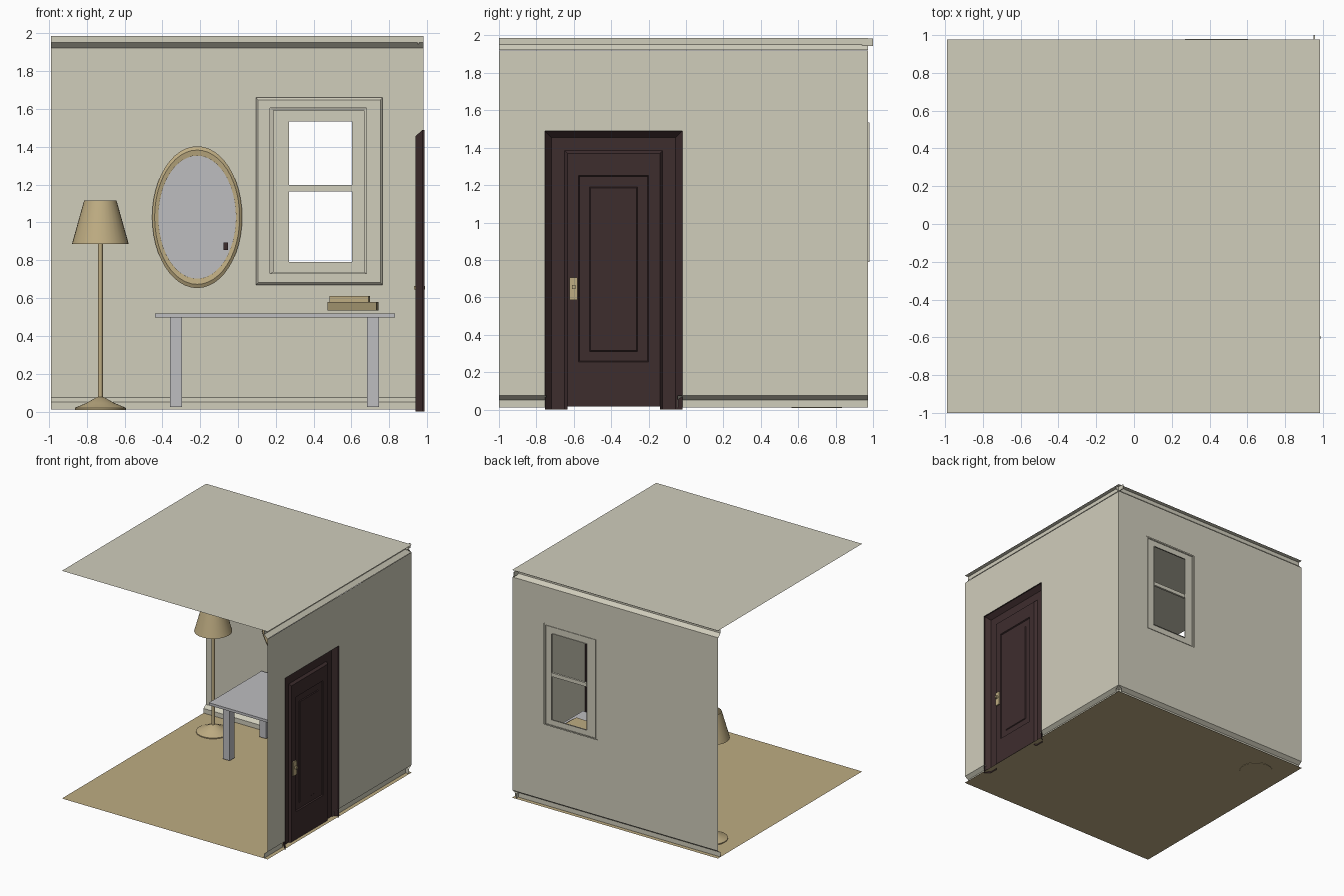
import bpy, math

if "Cube" in bpy.data.objects:
    bpy.data.objects.remove(bpy.data.objects["Cube"])


def material(name, rgb):
    m = bpy.data.materials.new(name)
    m.diffuse_color = (*rgb, 1)
    m.use_nodes = True
    m.node_tree.nodes["Principled BSDF"].inputs["Base Color"].default_value = m.diffuse_color
    return m


CREAM = material("cream_plaster", (0.63, 0.61, 0.50))
TAN = material("tan", (0.515, 0.413, 0.223))
GREY = material("pale_grey", (0.51, 0.51, 0.53))
BROWN = material("dark_brown", (0.048, 0.026, 0.027))
OLIVE = material("book_tan", (0.34, 0.28, 0.15))


def mesh(name, verts, faces, mat):
    me = bpy.data.meshes.new(name)
    me.from_pydata(verts, [], faces)
    me.materials.append(mat)
    ob = bpy.data.objects.new(name, me)
    bpy.context.collection.objects.link(ob)
    return ob


def box(name, x0, x1, y0, y1, z0, z1, mat, turn=0):
    cx, cy = (x0 + x1) / 2, (y0 + y1) / 2
    v = [(x - cx, y - cy, z) for x in (x0, x1) for y in (y0, y1) for z in (z0, z1)]
    f = [(0, 1, 3, 2), (4, 6, 7, 5), (0, 4, 5, 1), (2, 3, 7, 6), (0, 2, 6, 4), (1, 5, 7, 3)]
    ob = mesh(name, v, f, mat)
    ob.location = (cx, cy, 0)
    ob.rotation_euler.z = math.radians(turn)
    return ob


def on_right(u, v, d):
    return (d, u, v)


def on_back(u, v, d):
    return (u, d, v)


def rect_rings(name, place, levels, mat, open_bottom=False, cap=False):
    """Nested rectangles (u0, u1, v0, v1, depth) joined into a moulded sheet."""
    verts, faces = [], []
    for u0, u1, v0, v1, d in levels:
        verts += [place(u, v, d) for u, v in ((u0, v0), (u0, v1), (u1, v1), (u1, v0))]
    for k in range(len(levels) - 1):
        for i in range(3 if open_bottom else 4):
            a, b = 4 * k + i, 4 * k + (i + 1) % 4
            faces.append((a, b, b + 4, a + 4))
    if cap:
        n = len(verts)
        faces.append((n - 4, n - 3, n - 2, n - 1))
    return mesh(name, verts, faces, mat)


def trim(name, place, u0, u1, profile):
    """Thin moulding sheet along a wall; profile is (depth, height)."""
    v = [place(u, z, d) for d, z in profile for u in (u0, u1)]
    f = [(2 * i, 2 * i + 1, 2 * i + 3, 2 * i + 2) for i in range(len(profile) - 1)]
    return mesh(name, v, f, CREAM)


def oval_loft(name, rings, mat, centre, place, n=32, caps=(False, False)):
    """Stack of ovals (ra, rb, h)."""
    v = []
    for ra, rb, h in rings:
        for i in range(n):
            t = 2 * math.pi * i / n
            p = place(ra * math.cos(t), rb * math.sin(t), h)
            v.append(tuple(p[k] + centre[k] for k in range(3)))
    f = [(k * n + i, k * n + (i + 1) % n, (k + 1) * n + (i + 1) % n, (k + 1) * n + i)
         for k in range(len(rings) - 1) for i in range(n)]
    if caps[0]:
        f.append(tuple(reversed(range(n))))
    if caps[1]:
        f.append(tuple(range(len(v) - n, len(v))))
    ob = mesh(name, v, f, mat)
    bpy.context.view_layer.objects.active = ob
    ob.select_set(True)
    bpy.ops.object.shade_smooth_by_angle(angle=math.radians(35))
    ob.select_set(False)
    return ob


def upright(a, b, h):
    return (a, b, h)


def facing_front(a, b, h):
    return (a, h, b)


WX, WY = 0.982, 0.973   # wall planes

# Floor and ceiling sheets
for name, z, mat in (("floor", 0.012, TAN), ("ceiling", 1.987, CREAM)):
    mesh(name, [(-0.99, -1, z), (0.985, -1, z), (0.985, 0.977, z), (-0.99, 0.977, z)],
         [(0, 1, 2, 3)], mat)

# Walls with door and window openings
rect_rings("right_wall", on_right, [(-1, WY, 0.075, 1.92, WX),
           (-0.755, -0.02, 0.075, 1.49, WX)], CREAM, open_bottom=True)
rect_rings("back_wall", on_back, [(-0.99, WX, 0.075, 1.925, WY),
           (0.17, 0.68, 0.73, 1.605, WY)], CREAM)

# Skirting and crown mouldings
for side, place, w, runs, end in (
        ("back", on_back, WY, [(-0.99, WX)], (-0.99, WX)),
        ("right", on_right, WX, [(-1, -0.745), (-0.045, WY)], (-1, WY))):
    for u0, u1 in runs:
        trim(side + "_skirting", place, u0, u1, [(w, 0.075), (w - 0.032, 0.052), (w - 0.032, 0.012)])
    trim(side + "_crown", place, *end, [(w, 1.922), (w - 0.032, 1.953), (w - 0.032, 1.987)])
box("crown_corner_end", 0.95, 0.957, 0.94, 1.0, 1.945, 1.985, CREAM)

# Door casing and panelled door
rect_rings("door_casing", on_right, [
    (-0.755, -0.02, 0.0, 1.49, 0.985), (-0.755, -0.02, 0.0, 1.49, 0.975),
    (-0.72, -0.055, 0.0, 1.455, 0.938), (-0.65, -0.125, 0.0, 1.385, 0.938),
    (-0.633, -0.14, 0.0, 1.37, 0.958)], BROWN, open_bottom=True)
rect_rings("door_leaf", on_right, [
    (-0.633, -0.14, 0.015, 1.37, 0.958), (-0.575, -0.2, 0.255, 1.25, 0.958),
    (-0.57, -0.205, 0.26, 1.245, 0.948), (-0.515, -0.26, 0.31, 1.19, 0.948),
    (-0.51, -0.265, 0.315, 1.185, 0.954)], BROWN, cap=True)

# Handle plates and knobs, both sides
box("handle_plate", 0.948, 0.97, -0.622, -0.58, 0.585, 0.705, TAN)
for name, x0, x1 in (("inner_knob", 0.93, 0.948), ("outer_knob", 0.97, 0.988)):
    box(name, x0, x1, -0.61, -0.592, 0.645, 0.665, TAN)

# Window casing, sash and meeting rail
rect_rings("window_casing", on_back, [
    (0.095, 0.765, 0.67, 1.66, WY), (0.095, 0.765, 0.67, 1.66, 0.955),
    (0.107, 0.753, 0.682, 1.648, 0.943), (0.17, 0.68, 0.73, 1.605, 0.943),
    (0.17, 0.68, 0.73, 1.605, 0.953), (0.187, 0.665, 0.738, 1.592, 0.958),
    (0.187, 0.665, 0.738, 1.592, 0.973)], CREAM)
rect_rings("window_sash", on_back, [
    (0.17, 0.68, 0.73, 1.605, 0.968), (0.27, 0.604, 0.79, 1.535, 0.968),
    (0.27, 0.604, 0.79, 1.535, 0.98)], CREAM)
box("window_rail", 0.27, 0.604, 0.962, 0.98, 1.165, 1.198, CREAM)

# Oval mirror
oval_loft("mirror_frame", [(0.238, 0.375, 0.97), (0.238, 0.375, 0.945), (0.225, 0.355, 0.935),
          (0.205, 0.325, 0.94), (0.205, 0.325, 0.955)], TAN, (-0.216, 0, 1.028), facing_front, 48)
oval_loft("mirror_glass", [(0.207, 0.327, 0.948), (0.1, 0.16, 0.948)], GREY,
          (-0.216, 0, 1.028), facing_front, 48, (False, True))
box("small_dark_box", -0.076, -0.054, 0.93, 0.947, 0.855, 0.895, BROWN)

# Standing lamp
LAMP = (-0.728, 0.70, 0)
oval_loft("lamp_base", [(0.135, 0.135, 0.008), (0.135, 0.135, 0.02), (0.075, 0.075, 0.045),
          (0.018, 0.018, 0.077)], TAN, LAMP, upright, 32, (True, True))
oval_loft("lamp_pole", [(0.013, 0.013, 0.07), (0.013, 0.013, 1.0)], TAN, LAMP, upright, 16, (False, True))
oval_loft("lamp_shade", [(0.15, 0.15, 0.887), (0.086, 0.086, 1.115)], TAN, LAMP, upright)

# Table
box("table_top", -0.44, 0.83, 0.23, 0.95, 0.498, 0.52, GREY)
for x in (-0.328, 0.713):
    for y in (0.34, 0.84):
        box("table_leg", x - 0.032, x + 0.032, y - 0.032, y + 0.032, 0.025, 0.5, GREY)

# Books on the table
box("lower_book", 0.477, 0.738, 0.5, 0.68, 0.535, 0.58, OLIVE, -3)
box("upper_book", 0.487, 0.695, 0.52, 0.66, 0.58, 0.61, TAN, -3)
